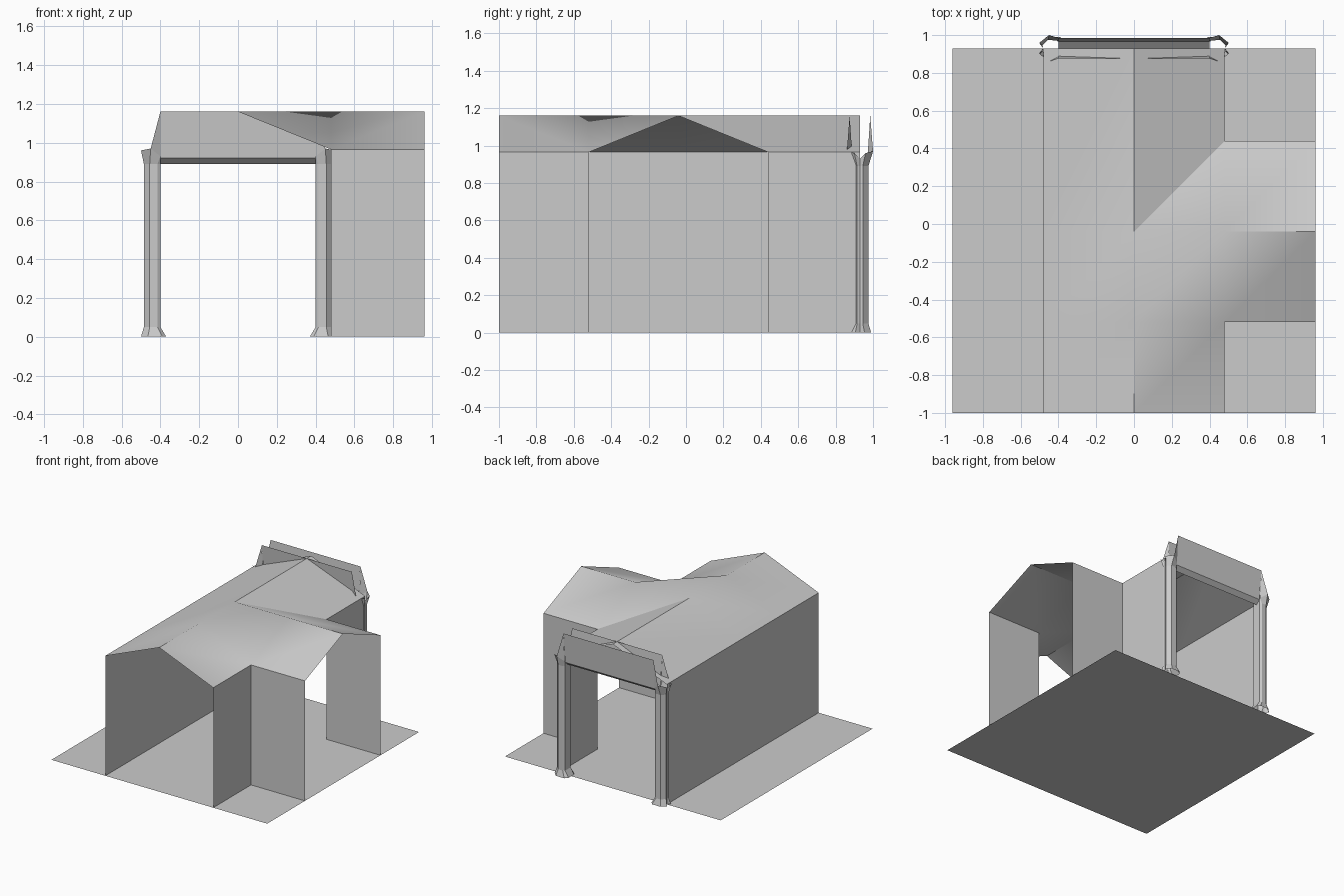
import bpy, bmesh, math
from mathutils import Vector

if "Cube" in bpy.data.objects:
    bpy.data.objects.remove(bpy.data.objects["Cube"], do_unlink=True)

grey = bpy.data.materials.new("plain_grey")
grey.use_nodes = True
tone = (0.6, 0.6, 0.6, 1)
grey.diffuse_color = tone
grey.node_tree.nodes["Principled BSDF"].inputs["Base Color"].default_value = tone

HALF, END, FRONT, BACK = 0.48, 0.96, -1.0, 0.93
MID = -0.04                      # centre line of the side branch
NEAR, FAR = MID - HALF, MID + HALF
EAVE, RIDGE = 0.965, 1.16


def sheet(name, polys, facing=None, smooth=False):
    """Build an object from polygons; facing(centre) gives the wanted side."""
    bm = bmesh.new()
    for poly in polys:
        face = bm.faces.new([bm.verts.new(p) for p in poly])
        face.normal_update()
        if facing and face.normal.dot(Vector(facing(face.calc_center_median()))) < 0:
            face.normal_flip()
    bmesh.ops.remove_doubles(bm, verts=bm.verts, dist=0.0005)
    mesh = bpy.data.meshes.new(name)
    bm.to_mesh(mesh)
    bm.free()
    mesh.materials.append(grey)
    ob = bpy.data.objects.new(name, mesh)
    bpy.context.collection.objects.link(ob)
    if smooth:
        bpy.ops.object.select_all(action='DESELECT')
        ob.select_set(True)
        bpy.context.view_layer.objects.active = ob
        bpy.ops.object.shade_smooth_by_angle(angle=math.radians(30))
    return ob


def up(c):
    return (0, 0, 1)


# Floor
sheet("floor", [[(-END, FRONT, 0), (END, FRONT, 0), (END, BACK, 0), (-END, BACK, 0)]], up)


# Walls of the main passage and the side branch
def wall(name, a, b, out):
    sheet(name, [[(*a, 0), (*b, 0), (*b, EAVE), (*a, EAVE)]], lambda c: out)


wall("long_wall", (-HALF, FRONT), (-HALF, BACK), (-1, 0, 0))
wall("front_left_wall", (HALF, FRONT), (HALF, NEAR), (1, 0, 0))
wall("back_left_wall", (HALF, FAR), (HALF, BACK), (1, 0, 0))
wall("branch_front_wall", (HALF, NEAR), (END, NEAR), (0, -1, 0))
wall("branch_back_wall", (HALF, FAR), (END, FAR), (0, 1, 0))

# Roof: two gables meeting, flat crown at the near corner, valley at the far one
crown, hip_a, hip_b = (0, MID, RIDGE), (HALF, MID, RIDGE), (0, NEAR, RIDGE)
near_eave, far_eave = (HALF, NEAR, EAVE), (HALF, FAR, EAVE)
sheet("roof", [
    [(-HALF, FRONT, EAVE), (0, FRONT, RIDGE), hip_b, (-HALF, NEAR, EAVE)],
    [(-HALF, NEAR, EAVE), hip_b, crown, (-HALF, MID, EAVE)],
    [(-HALF, MID, EAVE), crown, (0, BACK, RIDGE), (-HALF, BACK, EAVE)],
    [(0, FRONT, RIDGE), (HALF, FRONT, EAVE), near_eave, hip_b],
    [crown, hip_b, hip_a],
    [hip_b, near_eave, hip_a],
    [near_eave, (END, NEAR, EAVE), (END, MID, RIDGE), hip_a],
    [crown, hip_a, far_eave],
    [hip_a, (END, MID, RIDGE), (END, FAR, EAVE), far_eave],
    [crown, far_eave, (HALF, BACK, EAVE), (0, BACK, RIDGE)],
], up, smooth=True)

# Door frame, one quarter described as offsets from the end plane
SHAFT = [(.48, 0), (.485, .015), (.455, .045), (.415, .045), (.40, .035), (.40, 0)]
FOOT = [(.48, 0), (.50, .025), (.465, .06), (.39, .06), (.37, .035), (.37, 0)]
CAPITAL = [(.48, 0, .93), (.50, .03, .96), (.45, .07, .97),
           (.40, .04, .93), (.40, .035, .92), (.40, 0, .89)]


def ring(profile, z):
    return [(x, y, z) for x, y in profile]


rings = [ring(FOOT, 0), ring(SHAFT, .05), ring(SHAFT, .89), CAPITAL]
for side, sx in (("left", 1), ("right", -1)):
    for place, sy in (("outer", 1), ("inner", -1)):
        def put(p):
            return (sx * p[0], BACK + sy * p[1], p[2])

        # Post with flared foot and capital, and the wing rising to the board
        polys = []
        for low, high in zip(rings, rings[1:]):
            for i in range(len(low) - 1):
                quad = [low[i], low[i + 1], high[i + 1], high[i]]
                clean = [p for k, p in enumerate(quad) if p != quad[k - 1]]
                polys.append([put(p) for p in clean])
        polys.append([put(p) for p in (CAPITAL[3], CAPITAL[2], (.40, .055, RIDGE))])
        sheet(f"{place}_{side}_post", polys,
              lambda c: (c.x - sx * .44, c.y - BACK, 0))

# Lintel underside and leaning header board on both faces of the opening
for place, sy in (("outer", 1), ("inner", -1)):
    def strip(y0, z0, y1, z1):
        a, b = BACK + sy * y0, BACK + sy * y1
        return [(-.40, a, z0), (.40, a, z0), (.40, b, z1), (-.40, b, z1)]

    sheet(f"{place}_lintel", [strip(0, .89, .035, .92)], lambda c: (0, 0, -1))
    sheet(f"{place}_header_board", [strip(.035, .92, .055, RIDGE)], lambda c: (0, sy, 0))
